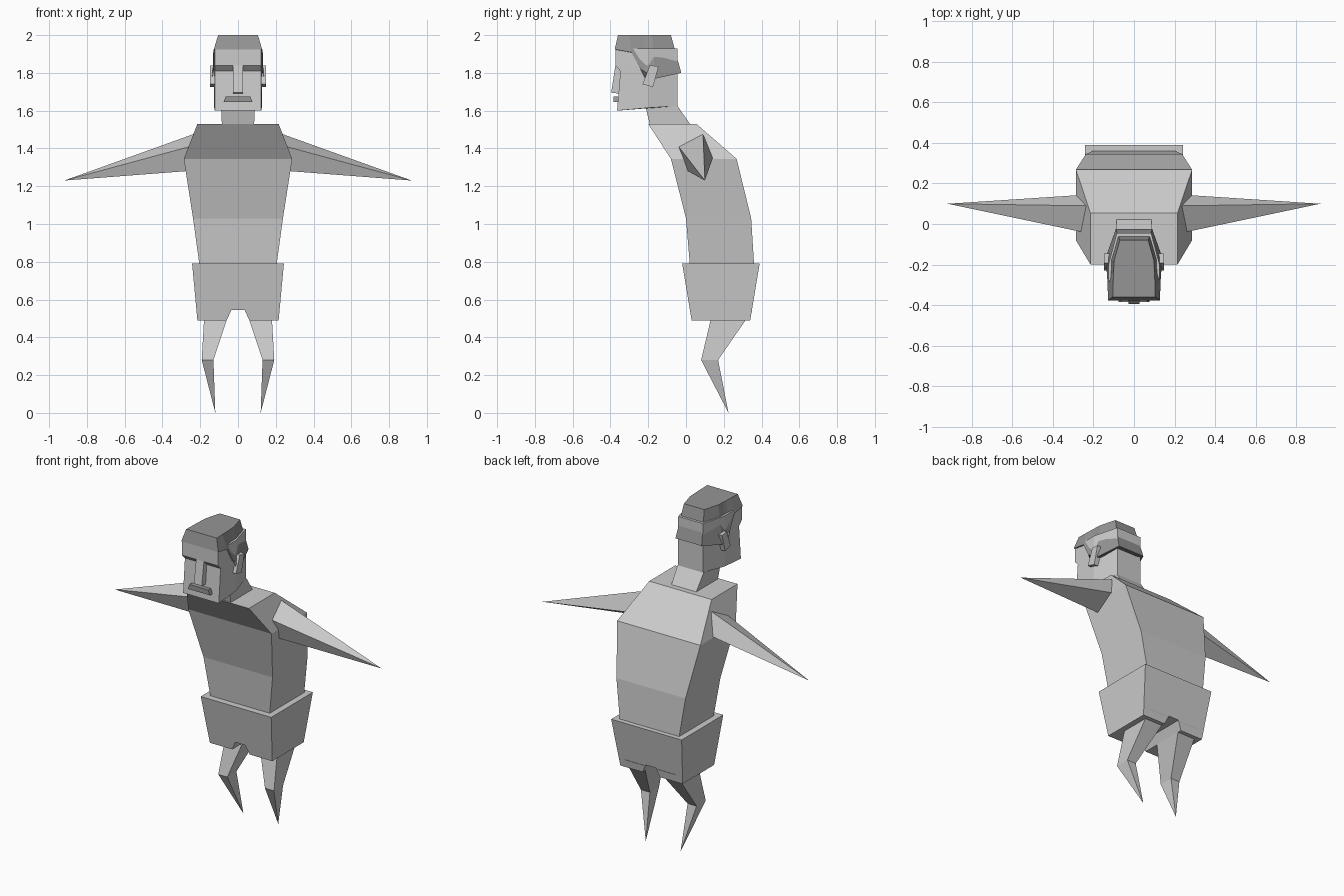
import bpy, bmesh

if "Cube" in bpy.data.objects:
    bpy.data.objects.remove(bpy.data.objects["Cube"])

def material(name, v):
    m = bpy.data.materials.new(name)
    m.diffuse_color = (v, v, v, 1)
    m.use_nodes = True
    m.node_tree.nodes["Principled BSDF"].inputs["Base Color"].default_value = m.diffuse_color
    return m

SKIN = material("light grey", 0.6)
DARK = material("dark grey", 0.3)

def build(name, rings, mat, mirror=False):
    """Skin a stack of rings with equal point counts; cap both ends."""
    bm = bmesh.new()
    loops = [[bm.verts.new(p) for p in r] for r in rings]
    n = len(loops[0])
    for a, b in zip(loops, loops[1:]):
        for i in range(n):
            j = (i + 1) % n
            bm.faces.new((a[i], a[j], b[j], b[i]))
    bm.faces.new(loops[0][::-1])
    bm.faces.new(loops[-1])
    bmesh.ops.remove_doubles(bm, verts=bm.verts, dist=0.0005)
    bmesh.ops.recalc_face_normals(bm, faces=bm.faces)
    me = bpy.data.meshes.new(name)
    bm.to_mesh(me)
    bm.free()
    me.materials.append(mat)
    ob = bpy.data.objects.new(name, me)
    bpy.context.collection.objects.link(ob)
    if mirror:
        ob.modifiers.new("Mirror", 'MIRROR')
    return ob

def rect(x0, x1, y0, y1, z):
    return [(x0, y0, z), (x1, y0, z), (x1, y1, z), (x0, y1, z)]

def slab(x, yz):
    """Outline in the side plane, x per point or constant."""
    return [(x, y, z) for y, z in yz]

# Torso: half width, front, back, height
build("torso", [rect(-w, w, f, b, z) for w, f, b, z in (
    (.205, .02, .36, .77), (.205, .02, .36, .79), (.238, 0, .345, 1.03),
    (.287, -.08, .268, 1.345), (.215, -.2, .055, 1.53))], SKIN)

# Shorts: outline with an arch between the legs
outline = [(-.243, .79), (.243, .79), (.215, .49), (.06, .49),
           (.035, .545), (-.035, .545), (-.06, .49), (-.215, .49)]
def taper(z, top, bottom):
    return bottom + (top - bottom) * (z - .49) / .3
build("shorts", [[(x, taper(z, t, b), z) for x, z in outline]
                 for t, b in ((-.02, .03), (.39, .34))], SKIN)

# Legs: bent at the knee, tapering to a point
build("legs", [rect(.045, .175, .14, .35, .54), rect(.06, .18, .13, .315, .49),
               rect(.13, .192, .08, .17, .28), rect(.12, .1202, .225, .2252, 0)],
      SKIN, True)

# Arms: four-sided spikes
tip = (.92, .10, 1.23)
base = [(.255, -.04, 1.41), (.238, .09, 1.475), (.28, .142, 1.35), (.272, .01, 1.28)]
inner = [tuple(t + (c - t) * 1.06 for c, t in zip(p, tip)) for p in base]
build("arms", [inner, [tip] * 4], SKIN, True)

# Neck
build("neck", [rect(-.085, .085, -.19, .028, 1.52),
               rect(-.09, .09, -.215, -.045, 1.625)], SKIN)

# Head: hexagonal plan, with the eye recess under the brow
def plan(front, z, back_z=None, mid_z=None):
    half = [(.123, front, z), (.126, -.2, mid_z or z), (.085, -.045, back_z or z)]
    return half + [(-x, y, q) for x, y, q in half[::-1]]
build("head", [plan(-.365, 1.6, 1.625, 1.615), plan(-.347, 1.81),
               plan(-.374, 1.838), plan(-.374, 1.93)], SKIN)

# Hair: top ring, lower rim dropping behind the temples
def both(half):
    return half + [(-x, y, z) for x, y, z in half[::-1]]
top = both([(.105, -.36, 2), (.103, -.3, 2), (.102, -.25, 2),
            (.10, -.22, 2), (.098, -.18, 2), (.07, -.08, 2)])
rim = both([(.128, -.377, 1.925), (.131, -.29, 1.91), (.134, -.24, 1.82),
            (.138, -.215, 1.77), (.138, -.16, 1.77), (.09, -.025, 1.8)])
build("hair", [rim, top], DARK)

# Ears: tilted slabs
ear = [(-.192, 1.84), (-.145, 1.835), (-.175, 1.725), (-.23, 1.74)]
build("ears", [slab(.11, ear), slab(.147, ear)], SKIN, True)

# Nose wedge and mouth
nose = [(-.33, 1.838), (-.374, 1.838), (-.396, 1.695), (-.35, 1.69)]
build("nose", [slab(-.027, nose), slab(.027, nose)], SKIN)
build("mouth", [rect(-.077, .077, -.385, -.35, 1.645),
                rect(-.065, .065, -.385, -.35, 1.675)], DARK)
